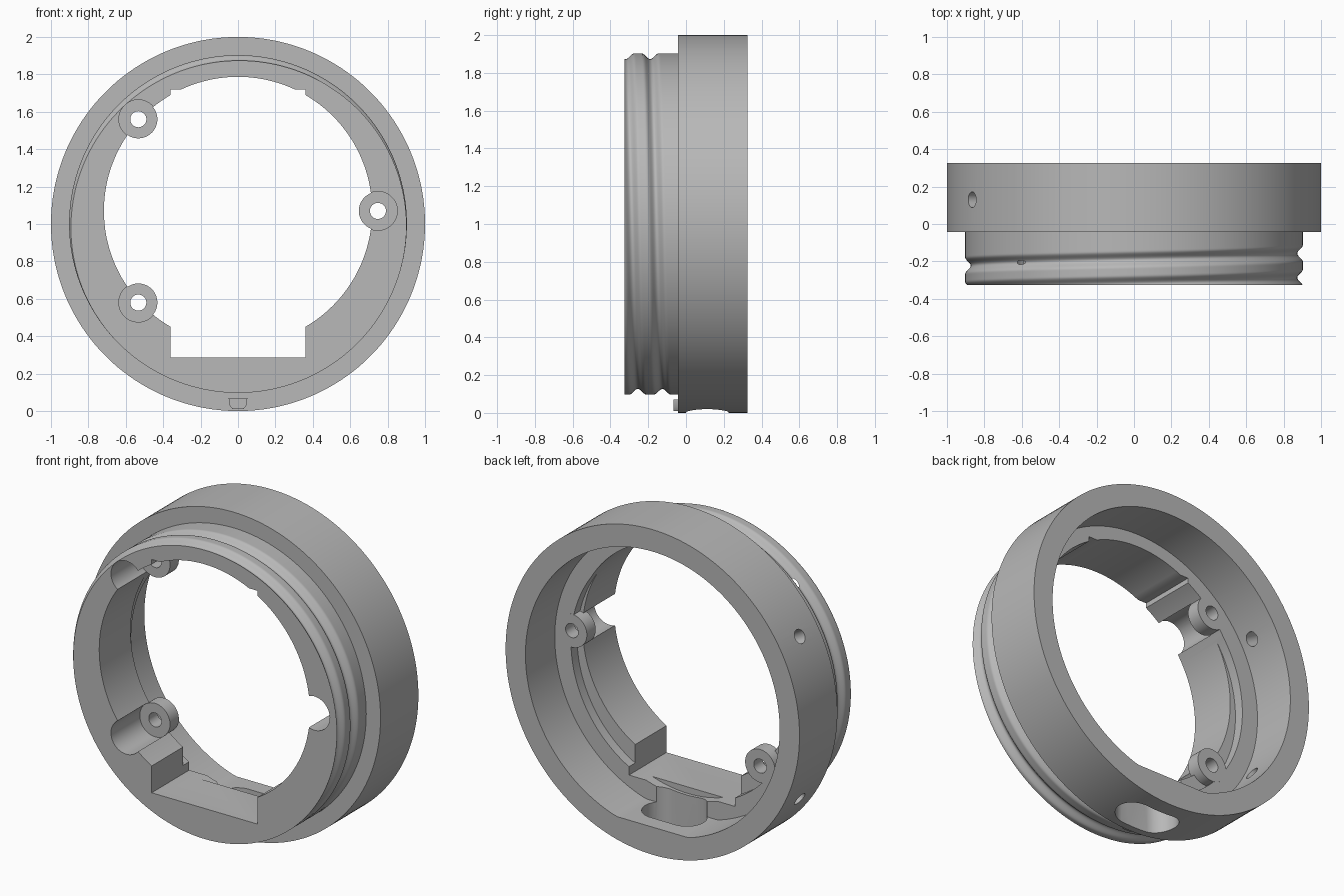
import bpy, bmesh, math
from mathutils import Matrix, Vector

old = bpy.data.objects.get("Cube")
if old:
    bpy.data.objects.remove(old, do_unlink=True)

grey = bpy.data.materials.new("satin_grey")
grey.use_nodes = True
colour = (0.48, 0.48, 0.48, 1)
grey.diffuse_color = colour
grey.node_tree.nodes["Principled BSDF"].inputs["Base Color"].default_value = colour

FRONT, STEP, FLOOR, BACK = -0.325, -0.043, 0.04, 0.325
MID = 1.0       # height of the ring axis
BORE_Z = 1.07   # height of the bore axis
SIDES = 180


def finish(name, bm):
    bmesh.ops.recalc_face_normals(bm, faces=bm.faces)
    mesh = bpy.data.meshes.new(name)
    bm.to_mesh(mesh)
    bm.free()
    mesh.materials.append(grey)
    ob = bpy.data.objects.new(name, mesh)
    bpy.context.collection.objects.link(ob)
    return ob


def loft(name, rings):
    """Skin a list of closed point loops and cap both ends."""
    bm = bmesh.new()
    loops = [[bm.verts.new(p) for p in ring] for ring in rings]
    for a, b in zip(loops, loops[1:]):
        n = len(a)
        for i in range(n):
            bm.faces.new((a[i], a[(i + 1) % n], b[(i + 1) % n], b[i]))
    bm.faces.new(loops[0])
    bm.faces.new(loops[-1])
    return finish(name, bm)


def prism(name, outline, y0, y1):
    return loft(name, [[(x, y, z) for x, z in outline] for y in (y0, y1)])


def circle(x, z, r, n=64):
    return [(x + r * math.cos(2 * math.pi * i / n),
             z + r * math.sin(2 * math.pi * i / n)) for i in range(n)]


def rect(w, z0, z1):
    return [(-w, z0), (w, z0), (w, z1), (-w, z1)]


def combine(target, tool, operation="DIFFERENCE"):
    mod = target.modifiers.new("cut", "BOOLEAN")
    mod.operation, mod.solver, mod.object = operation, "EXACT", tool
    bpy.context.view_layer.objects.active = target
    bpy.ops.object.modifier_apply(modifier=mod.name)
    bpy.data.objects.remove(tool, do_unlink=True)


# Thread: helical rounded groove that fades out near the flange
PITCH, GROOVE, HALF = 0.13, 0.03, 0.045


def thread_radius(turn, y):
    cut = 0
    for k in (-2, -1, 0):
        centre = -0.19 + PITCH * (turn + k)
        fade = 1 if k < 0 else min(1, max(0, (0.75 - turn) / 0.25))
        d = abs(y - centre) / HALF
        if d < 1:
            cut = max(cut, fade * GROOVE * (0.5 + 0.5 * math.cos(math.pi * d)))
    return 0.903 - cut


def ring(y, radius, lowest=-2):
    """Loop about the ring axis, clockwise from the top."""
    pts = []
    for i in range(SIDES):
        t = i / SIDES
        r = radius(t, y) if callable(radius) else radius
        a = 2 * math.pi * t
        pts.append((r * math.sin(a), y, MID + max(lowest, r * math.cos(a))))
    return pts


# Body: threaded neck, wide flange and rear cavity with a flat bottom
STEPS = 44
rings = [ring(FRONT + (STEP - FRONT) * i / STEPS, thread_radius)
         for i in range(STEPS + 1)]
rings += [ring(STEP, 1.0), ring(BACK, 1.0),
          ring(BACK, 0.865, -0.83), ring(FLOOR, 0.865, -0.83)]
body = loft("threaded_ring_body", rings)

# Main bore with square shoulders and a shallow rear step
combine(body, prism("bore", circle(0, BORE_Z, 0.717, 144), -1, 1))
combine(body, prism("window", rect(0.36, 0.285, 1.72), -1, 1))
combine(body, prism("rear_step", circle(0, MID, 0.755, 144), -0.02, 0.2))

# Screw bosses: lug, counterbore from the front, through hole
screws = [(0.748, BORE_Z), (-0.533, 1.56), (-0.533, 0.58)]
for x, z in screws:
    combine(body, prism("lug", circle(x, z, 0.102), -0.09, FLOOR + 0.001), "UNION")
for x, z in screws:
    combine(body, prism("counterbore", circle(x, z, 0.104), -1, -0.045))
    combine(body, prism("screw_hole", circle(x, z, 0.043, 32), -1, 0.2))

# Rounded slot through the bottom wall
slot = []
for i in range(40):
    a = 2 * math.pi * (i + 0.5) / 40
    side = math.copysign(0.085, math.cos(a))
    slot.append((side + 0.113 * math.cos(a), 0.113 + 0.113 * math.sin(a)))
combine(body, loft("slot", [[(x, y, z) for x, y in slot] for z in (-0.2, 0.4)]))

# Radial set-screw holes on the right side
for degrees in (150, 210):
    a = math.radians(degrees)
    out = Vector((math.cos(a), 0, math.sin(a)))
    bm = bmesh.new()
    bmesh.ops.create_cone(
        bm, cap_ends=True, segments=32, radius1=0.042, radius2=0.042, depth=0.4,
        matrix=Matrix.Translation(Vector((0, 0.13, MID)) + out * 0.95)
        @ out.to_track_quat("Z", "Y").to_matrix().to_4x4())
    combine(body, finish("set_screw_hole", bm))

# Index tab on the flange front
tab = prism("index_tab", [(-0.05, 0.07), (0.05, 0.07), (0.047, 0.035),
                          (0.03, 0.01), (-0.03, 0.01), (-0.047, 0.035)],
            -0.065, STEP + 0.01)

for ob in (body, tab):
    bpy.ops.object.select_all(action="DESELECT")
    ob.select_set(True)
    bpy.context.view_layer.objects.active = ob
    bpy.ops.object.shade_smooth_by_angle(angle=math.radians(30))
